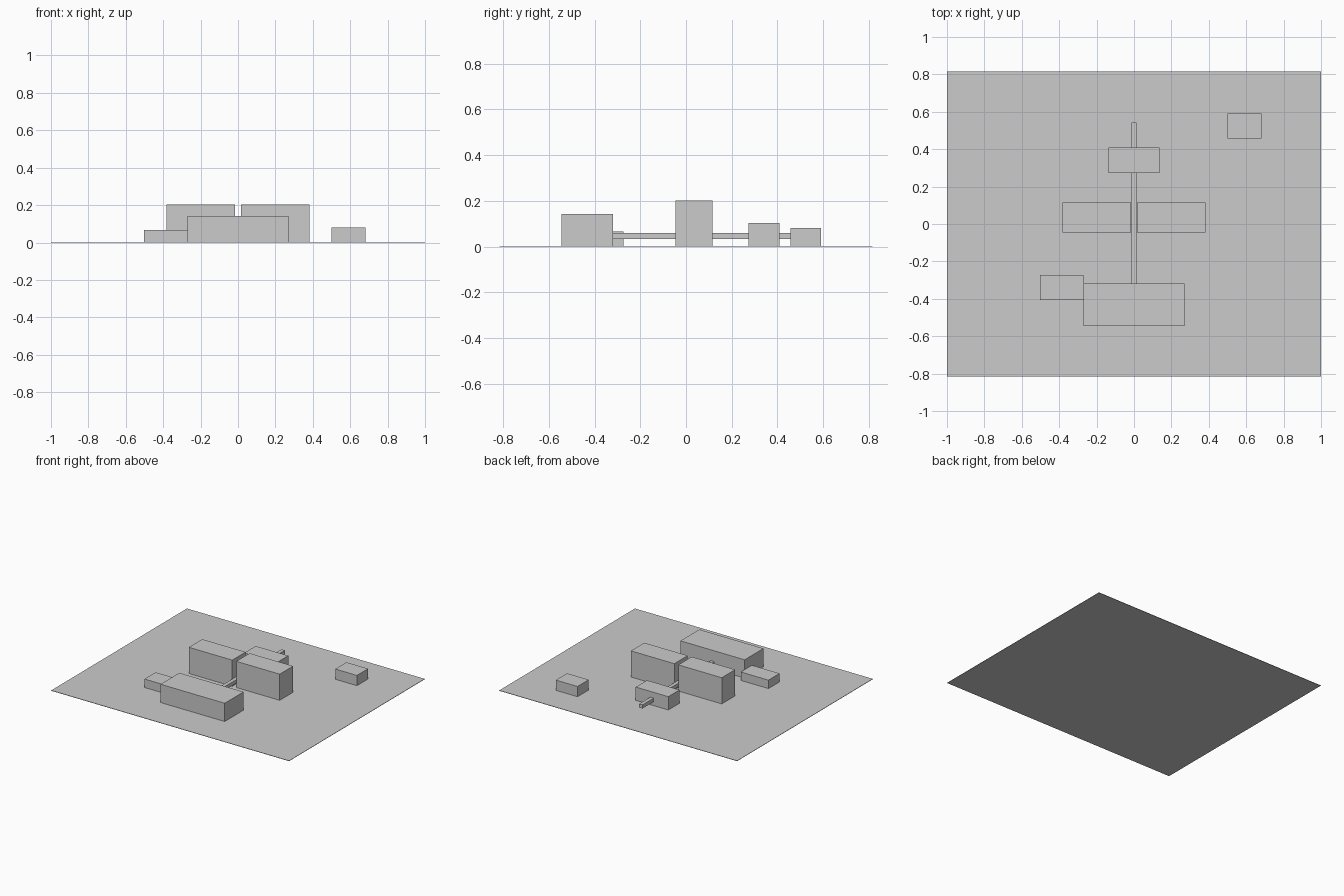
import bpy

if "Cube" in bpy.data.objects:
    bpy.data.objects.remove(bpy.data.objects["Cube"])

def box(name, x0, x1, y0, y1, z0, z1):
    bpy.ops.mesh.primitive_cube_add(size=1, location=((x0+x1)/2, (y0+y1)/2, (z0+z1)/2))
    o = bpy.context.object
    o.name = name
    o.scale = (x1-x0, y1-y0, z1-z0)
    bpy.ops.object.transform_apply(location=False, rotation=False, scale=True)
    return o

G = 0.003  # top of the site slab

# thin site slab
box("ground_slab", -1, 1, -0.815, 0.815, 0, G)

# front hall with its low annex
box("front_hall", -0.27, 0.27, -0.545, -0.319, G, 0.142)
box("side_annex", -0.502, -0.27, -0.407, -0.273, G, 0.067)

# mirrored pair of tall blocks
for side, s in (("left", -1), ("right", 1)):
    a, b = sorted((s*0.017, s*0.382))
    box(side + "_tall_block", a, b, -0.045, 0.116, G, 0.202)

# rear block and detached outbuilding
box("rear_block", -0.137, 0.137, 0.273, 0.408, G, 0.104)
box("outbuilding", 0.499, 0.681, 0.456, 0.59, G, 0.081)

# raised corridor linking the blocks
box("connecting_corridor", -0.014, 0.014, -0.319, 0.543, 0.033, 0.06)
